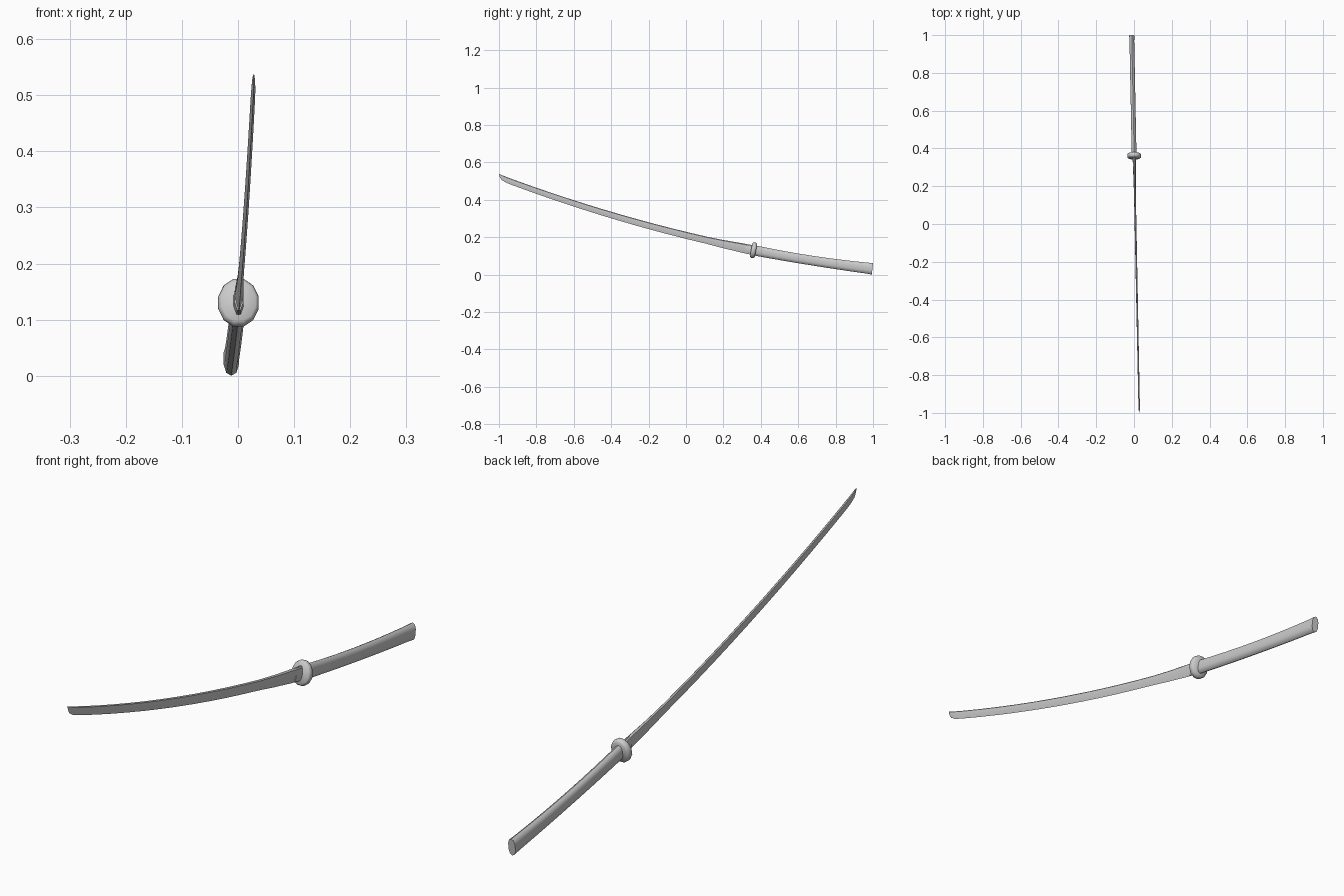
import bpy, bmesh, math
from mathutils import Vector

if "Cube" in bpy.data.objects:
    bpy.data.objects.remove(bpy.data.objects["Cube"])


def centre(y):
    """Curved centre line of the whole sword, slightly yawed."""
    return Vector((0.008 - 0.02 * y, y, 0.21 - 0.245 * y + 0.066 * y * y))


def up(y):
    """Unit normal of the centre line in the side plane."""
    return Vector((0, 0.245 - 0.132 * y, 1)).normalized()


def loft(name, section, stations, angle):
    """Skin a section along stations (y, half width, bottom offset, top offset)."""
    bm = bmesh.new()
    rings = []
    for y, w, lo, hi in stations:
        c, n = centre(y), up(y)
        rings.append([bm.verts.new(c + Vector((u * w, 0, 0)) +
                                   n * ((lo + hi) / 2 + v * (hi - lo) / 2))
                      for u, v in section])
    k = len(section)
    for a, b in zip(rings, rings[1:]):
        for i in range(k):
            j = (i + 1) % k
            bm.faces.new((a[i], a[j], b[j], b[i]))
    bm.faces.new(rings[0])
    bm.faces.new(rings[-1])
    bmesh.ops.recalc_face_normals(bm, faces=bm.faces)
    me = bpy.data.meshes.new(name)
    bm.to_mesh(me)
    bm.free()
    ob = bpy.data.objects.new(name, me)
    bpy.context.collection.objects.link(ob)
    bpy.ops.object.select_all(action='DESELECT')
    ob.select_set(True)
    bpy.context.view_layer.objects.active = ob
    bpy.ops.object.shade_smooth_by_angle(angle=math.radians(angle))
    return ob


def oval(n, power=1.0):
    pts = []
    for i in range(n):
        a = 2 * math.pi * (i + 0.5) / n
        c, s = math.cos(a), math.sin(a)
        pts.append((math.copysign(abs(c) ** power, c) / math.cos(math.pi / n) ** power,
                    math.copysign(abs(s) ** power, s) / math.cos(math.pi / n) ** power))
    return pts


# Blade: ridged section, cutting edge below, spine above
blade_section = [(0, 1), (0.8, 0.8), (1, 0.1), (0, -1), (-1, 0.1), (-0.8, 0.8)]
blade = [(0.36, 0.0085, -0.026, 0.026), (0.30, 0.0075, -0.025, 0.025),
         (0.2, 0.0055, -0.022, 0.021)]
for i in range(1, 13):
    t = i / 12
    y = 0.2 - 1.12 * t
    h = 0.019 - 0.004 * t
    blade.append((y, 0.005 - 0.001 * t, -h, h))
# Curved point rising to the spine
blade += [(-0.96, 0.0037, -0.014, 0.0152), (-0.985, 0.003, -0.008, 0.0155),
          (-0.998, 0.002, 0.004, 0.0158), (-1.0045, 0.0006, 0.0145, 0.016)]
loft("blade", blade_section, blade, 40)

# Collar where the blade meets the guard
loft("blade_collar", oval(8),
     [(0.355, 0.009, -0.024, 0.026), (0.315, 0.0075, -0.023, 0.024)], 50)

# Guard: rounded oval disc
loft("guard", oval(12),
     [(0.348, 0.030, -0.035, 0.035), (0.353, 0.035, -0.041, 0.041),
      (0.361, 0.036, -0.043, 0.043), (0.369, 0.035, -0.041, 0.041),
      (0.374, 0.030, -0.035, 0.035)], 70)

# Handle: gently curved oval grip, slightly flared at the butt
handle = []
for i in range(9):
    t = i / 8
    h = 0.026 - 0.005 * math.sin(math.pi * t) * 0.5 + 0.002 * t
    handle.append((0.365 + 0.60 * t, 0.0125, -h, h))
handle.append((0.997, 0.0135, -0.03, 0.029))
loft("handle", oval(10, 0.85), handle, 50)
